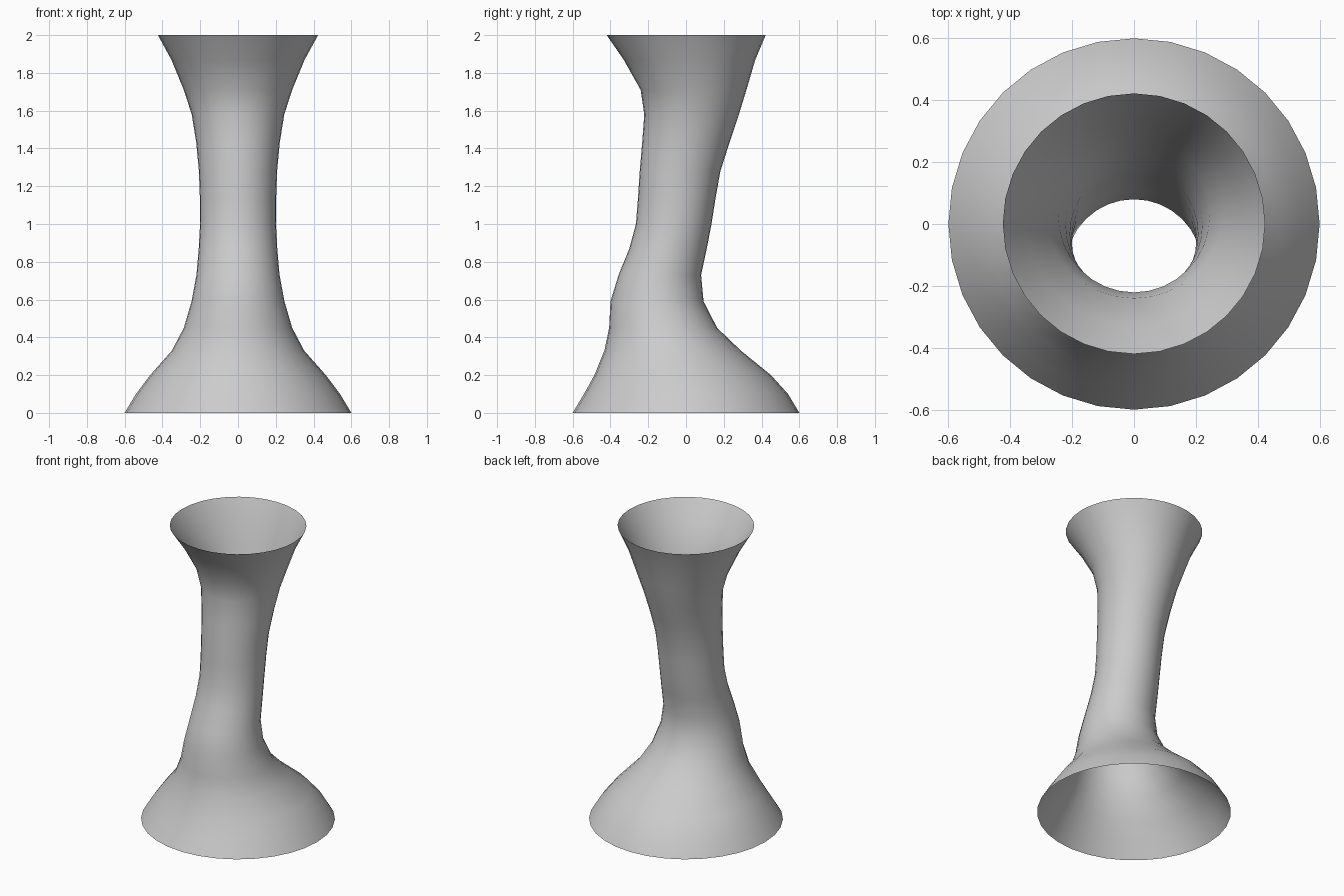
import bpy, bmesh, math

SIDES = 32
# ring profile: height, half width in x, front y, back y
RINGS = [
    (0.00, 0.600, -0.600, 0.600),
    (0.10, 0.540, -0.540, 0.540),
    (0.20, 0.465, -0.485, 0.450),
    (0.33, 0.350, -0.432, 0.290),
    (0.45, 0.287, -0.407, 0.165),
    (0.59, 0.246, -0.400, 0.093),
    (0.73, 0.220, -0.357, 0.080),
    (0.87, 0.208, -0.300, 0.110),
    (1.00, 0.201, -0.265, 0.135),
    (1.14, 0.202, -0.254, 0.157),
    (1.28, 0.207, -0.245, 0.182),
    (1.43, 0.221, -0.232, 0.230),
    (1.58, 0.245, -0.221, 0.280),
    (1.71, 0.287, -0.240, 0.320),
    (1.87, 0.353, -0.330, 0.367),
    (2.00, 0.424, -0.420, 0.422),
]

# open flared tube with a swaying waist
bm = bmesh.new()
loops = []
for z, rx, front, back in RINGS:
    cy, ry = (front + back) / 2, (back - front) / 2
    loops.append([bm.verts.new((rx * math.cos(a), cy + ry * math.sin(a), z))
                  for a in (2 * math.pi * i / SIDES for i in range(SIDES))])
for low, high in zip(loops, loops[1:]):
    for i in range(SIDES):
        j = (i + 1) % SIDES
        bm.faces.new((low[i], low[j], high[j], high[i])).smooth = True

mesh = bpy.data.meshes.new("flared_tube")
bm.to_mesh(mesh)
bm.free()
bpy.context.collection.objects.link(bpy.data.objects.new("flared_tube", mesh))
